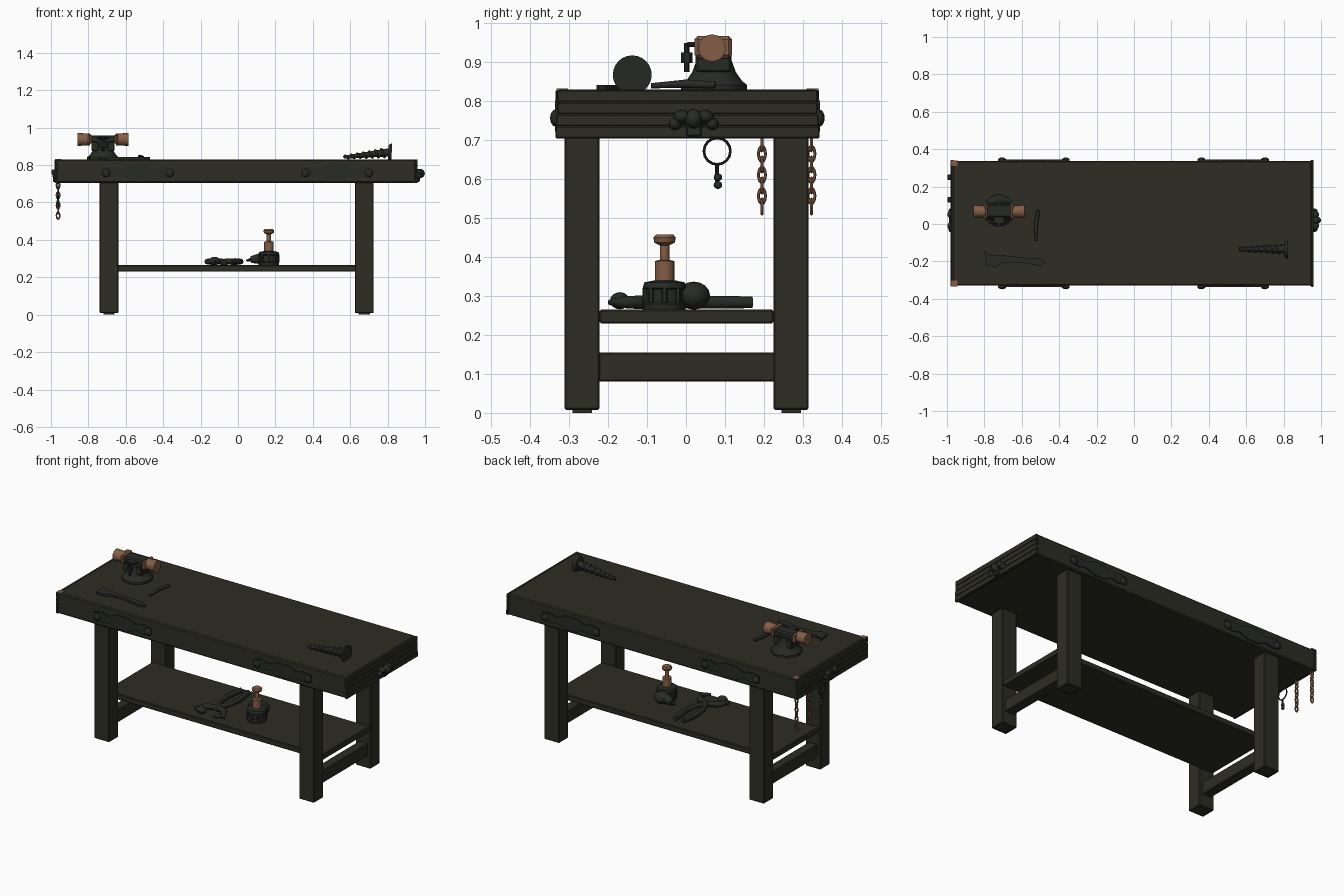
import bpy, bmesh, math, random
from mathutils import Vector

random.seed(4)
cube = bpy.data.objects.get("Cube")
if cube:
    bpy.data.objects.remove(cube)


def material(name, rgb):
    m = bpy.data.materials.new(name)
    m.use_nodes = True
    m.diffuse_color = (*rgb, 1)
    m.node_tree.nodes["Principled BSDF"].inputs["Base Color"].default_value = (*rgb, 1)
    return m


WOOD = material("dark olive wood", (0.026, 0.026, 0.017))
IRON = material("blackened iron", (0.020, 0.023, 0.018))
COPPER = material("worn copper", (0.23, 0.11, 0.06))


def finish(name, mat, smooth=False, bevel=0):
    ob = bpy.context.object
    ob.name = name
    ob.data.materials.append(mat)
    if smooth:
        bpy.ops.object.shade_smooth_by_angle(angle=math.radians(35))
    if bevel:
        mod = ob.modifiers.new("soft edges", "BEVEL")
        mod.width, mod.segments = bevel, 1
    return ob


def box(name, mat, x, y, z, bevel=0.004):
    """Box from (low, high) pairs."""
    bpy.ops.mesh.primitive_cube_add(size=1, location=[sum(p) / 2 for p in (x, y, z)])
    bpy.context.object.scale = [p[1] - p[0] for p in (x, y, z)]
    bpy.ops.object.transform_apply(location=False, rotation=False, scale=True)
    return finish(name, mat, bevel=bevel)


def rod(name, mat, a, b, r1, r2=None, sides=16):
    """Cylinder or cone between two points."""
    a, b = Vector(a), Vector(b)
    bpy.ops.mesh.primitive_cone_add(vertices=sides, radius1=r1, radius2=r1 if r2 is None else r2,
                                    depth=(b - a).length, location=(a + b) / 2,
                                    rotation=(b - a).to_track_quat("Z", "Y").to_euler())
    return finish(name, mat, smooth=sides > 8)


def ball(name, mat, at, size):
    bpy.ops.mesh.primitive_uv_sphere_add(segments=14, ring_count=8, radius=1, location=at)
    bpy.context.object.scale = size
    return finish(name, mat, smooth=True)


def ring(name, mat, at, r, thick, rot=(0, 0, 0), scale=(1, 1, 1)):
    bpy.ops.mesh.primitive_torus_add(major_radius=r, minor_radius=thick, major_segments=16,
                                     minor_segments=6, location=at, rotation=rot)
    bpy.context.object.scale = scale
    return finish(name, mat, smooth=True)


def lathe(name, mat, at, profile, sides=20):
    """Turned part from (radius, height) pairs."""
    bm = bmesh.new()
    rings = [[bm.verts.new((r * math.cos(t), r * math.sin(t), z))
              for t in (math.tau * i / sides for i in range(sides))] for r, z in profile]
    for lo, hi in zip(rings, rings[1:]):
        for i in range(sides):
            j = (i + 1) % sides
            bm.faces.new((lo[i], lo[j], hi[j], hi[i]))
    bm.faces.new(rings[0][::-1])
    bm.faces.new(rings[-1])
    return from_bmesh(name, mat, bm, at, True)


def from_bmesh(name, mat, bm, at, smooth=False):
    bmesh.ops.recalc_face_normals(bm, faces=bm.faces)
    me = bpy.data.meshes.new(name)
    bm.to_mesh(me)
    bm.free()
    ob = bpy.data.objects.new(name, me)
    ob.location = at
    bpy.context.collection.objects.link(ob)
    bpy.ops.object.select_all(action="DESELECT")
    bpy.context.view_layer.objects.active = ob
    ob.select_set(True)
    return finish(name, mat, smooth)


def plate(name, mat, outline, at, depth, upright=False):
    """Extruded outline, flat or standing in the xz plane."""
    bm = bmesh.new()
    face = bm.faces.new([bm.verts.new((u, 0, v) if upright else (u, v, 0)) for u, v in outline])
    ext = bmesh.ops.extrude_face_region(bm, geom=[face])
    step = Vector((0, depth, 0) if upright else (0, 0, depth))
    bmesh.ops.translate(bm, vec=step, verts=[g for g in ext["geom"] if isinstance(g, bmesh.types.BMVert)])
    return from_bmesh(name, mat, bm, at)


def tube(name, mat, points, radius, radii=None):
    """Round bar along a path."""
    cu = bpy.data.curves.new(name, "CURVE")
    cu.dimensions = "3D"
    cu.bevel_depth, cu.bevel_resolution, cu.use_fill_caps = radius, 2, True
    sp = cu.splines.new("POLY")
    sp.points.add(len(points) - 1)
    for i, (p, q) in enumerate(zip(sp.points, points)):
        p.co = (*q, 1)
        p.radius = radii[i] if radii else 1
    cu.materials.append(mat)
    ob = bpy.data.objects.new(name, cu)
    bpy.context.collection.objects.link(ob)
    return ob


# Table top with worn end boards
box("table_top", WOOD, (-0.97, 0.95), (-0.33, 0.337), (0.705, 0.83), 0.006)
for x0 in (-0.98, 0.945):
    for i in range(4):
        z, wear = 0.705 + i * 0.031, random.uniform(0, 0.006)
        box("end_board", WOOD, (x0, x0 + 0.016), (-0.336 + wear, 0.343 - wear), (z, z + 0.031), 0.003)
for y in (-0.318, 0.325):
    box("corner_cap", COPPER, (-0.978, -0.945), (y - 0.015, y + 0.015), (0.828, 0.833), 0)

# Legs, feet and end rails
for x in (-0.69, 0.675):
    for y in (-0.267, 0.27):
        box("leg", WOOD, (x - 0.05, x + 0.05), (y - 0.045, y + 0.045), (0.008, 0.71))
        box("foot", WOOD, (x - 0.03, x + 0.03), (y - 0.025, y + 0.025), (0, 0.01), 0)
    box("end_rail", WOOD, (x - 0.03, x + 0.03), (-0.225, 0.23), (0.08, 0.155))
box("shelf", WOOD, (-0.73, 0.72), (-0.222, 0.225), (0.23, 0.265))

# Scalloped iron straps with bolts, both long sides
half = [(0.19, 0.02), (0.14, 0.03), (0.09, 0.018), (0.04, 0.04)]
upper = half + [(-u, v) for u, v in half[::-1]]
outline = upper + [(u, -v) for u, v in upper[::-1]]
for x in (-0.535, 0.53):
    for y, out in ((-0.33, -1), (0.337, 1)):
        plate("iron_strap", IRON, outline, (x, y, 0.762), out * 0.007, True)
        for dx in (-0.17, 0.17):
            ball("strap_bolt", IRON, (x + dx, y + out * 0.005, 0.757), (0.022, 0.014, 0.022))

# Leafy iron ornament on each end
for x, out in ((-0.978, 0.65), (0.96, 1)):
    box("ornament_stem", IRON, (x - 0.012, x + 0.012), (0.0, 0.04), (0.71, 0.76))
    ball("ornament_heart", IRON, (x + 0.012 * out, 0.02, 0.755), (0.028 * out, 0.022, 0.025))
    for s in (-1, 1):
        ball("ornament_leaf", IRON, (x, 0.02 + s * 0.03, 0.76), (0.03 * out, 0.022, 0.018))
        ball("ornament_tip", IRON, (x, 0.02 + s * 0.048, 0.742), (0.022 * out, 0.016, 0.016))
for y in (0.13, 0.25):
    box("end_peg", IRON, (-0.998, -0.975), (y - 0.014, y + 0.014), (0.75, 0.776))

# Hanging chains
for y in (0.195, 0.322):
    for i in range(7):
        ring("chain_link", COPPER, (-0.962, y, 0.692 - i * 0.027), 0.010, 0.0042,
             (math.pi / 2, 0, math.pi / 2 * (i % 2)), (0.9, 1.65, 1))

# Key ring and hanging key
ring("key_ring", IRON, (-0.962, 0.08, 0.672), 0.034, 0.0035, (0, math.pi / 2, 0))
rod("key_shank", IRON, (-0.962, 0.08, 0.64), (-0.962, 0.08, 0.578), 0.005, sides=8)
for z in (0.605, 0.585):
    ball("key_bow", IRON, (-0.962, 0.082, z), (0.009, 0.011, 0.010))

# Bench vise
V = Vector((-0.722, 0.072, 0.83))
lathe("vise_base", IRON, V, [(0.085, 0), (0.085, 0.012), (0.072, 0.022), (0.056, 0.045), (0.045, 0.075), (0.045, 0.1)])
for s in (-1, 1):
    box("vise_jaw", IRON, sorted((V.x + s * 0.022, V.x + s * 0.062)), (0.025, 0.115), (0.875, 0.925))
    box("vise_jaw_cap", COPPER, sorted((V.x + s * 0.062, V.x + s * 0.08)), (0.022, 0.118), (0.91, 0.968), 0.012)
    lathe_knob = rod("vise_knob", COPPER, (V.x + s * 0.07, 0.067, 0.937), (V.x + s * 0.137, 0.067, 0.937), 0.031, 0.035)
box("vise_bridge", IRON, (V.x - 0.075, V.x + 0.075), (0.035, 0.105), (0.918, 0.958), 0.008)
box("vise_tongue", IRON, (V.x - 0.03, V.x + 0.03), (0.0, 0.09), (0.94, 0.952))
rod("vise_bolt", IRON, (V.x, 0.002, 0.875), (V.x, 0.002, 0.95), 0.007, sides=8)
rod("vise_nut", IRON, (V.x, 0.002, 0.898), (V.x, 0.002, 0.925), 0.015, sides=6)

# Cleaver and file lying on the top
plate("cleaver", IRON, [(-0.80, -0.14), (-0.79, -0.22), (-0.74, -0.23), (-0.70, -0.205), (-0.60, -0.205), (-0.50, -0.225),
                        (-0.47, -0.205), (-0.50, -0.185), (-0.60, -0.18), (-0.72, -0.165), (-0.77, -0.165)], (0, 0, 0.83), 0.012)
tube("file", IRON, [(-0.525, -0.09, 0.84), (-0.525, 0.0, 0.845), (-0.51, 0.075, 0.842)], 0.011, [0.6, 1, 0.8])

# Large wood screw lying on the top
tip, head = Vector((0.565, -0.135, 0.842)), Vector((0.81, -0.135, 0.868))
rod("screw_core", IRON, tip, head, 0.008, 0.022)
turns, steps = 7, 84
axis = [(tip.lerp(head, i / steps * 0.92), math.tau * turns * i / steps, 0.007 + 0.017 * i / steps) for i in range(steps + 1)]
tube("screw_thread", IRON, [p + Vector((0, r * math.cos(t), r * math.sin(t))) for p, t, r in axis], 0.006)
rod("screw_head", IRON, (0.803, -0.138, 0.869), (0.822, -0.138, 0.868), 0.038, 0.050, 24)

# Hand drill with a copper grip on the shelf
D = Vector((0.165, -0.055, 0.265))
lathe("drill_body", IRON, D, [(0.054, 0), (0.056, 0.015), (0.048, 0.02), (0.048, 0.052), (0.056, 0.056), (0.052, 0.07), (0.028, 0.075)])
for i in range(8):
    t = math.tau * i / 8
    p = D + Vector((0.049 * math.cos(t), 0.049 * math.sin(t), 0.018))
    rod("drill_rib", IRON, p, p + Vector((0, 0, 0.038)), 0.008, sides=6)
lathe("drill_grip", COPPER, D, [(0.025, 0.07), (0.025, 0.125), (0.012, 0.128), (0.012, 0.165), (0.026, 0.172), (0.029, 0.185), (0.022, 0.193)])
ball("drill_gear_case", IRON, (0.145, 0.02, 0.301), (0.045, 0.042, 0.036))
rod("drill_chuck", IRON, (0.12, 0.02, 0.3), (0.07, 0.03, 0.295), 0.03, 0.018)
rod("drill_bit", IRON, (0.07, 0.03, 0.295), (0.045, 0.035, 0.288), 0.01, 0.005, 8)

# Pincers lying on the shelf
P = Vector((-0.075, -0.08, 0.278))
ball("pincer_pivot", IRON, P, (0.028, 0.028, 0.016))
for s in (-1, 1):
    tube("pincer_arm", IRON, [P + Vector((s * u, v, 0.006)) for u, v in
                              ((0.025, 0.25), (0.04, 0.15), (0.03, 0.06), (0, 0), (-0.06, -0.03), (-0.09, -0.08), (-0.045, -0.115))],
         0.015, [1.0, 1.1, 0.9, 1, 1.2, 1, 0.5])
ball("pincer_knob", IRON, (-0.125, -0.17, 0.288), (0.03, 0.025, 0.022))
